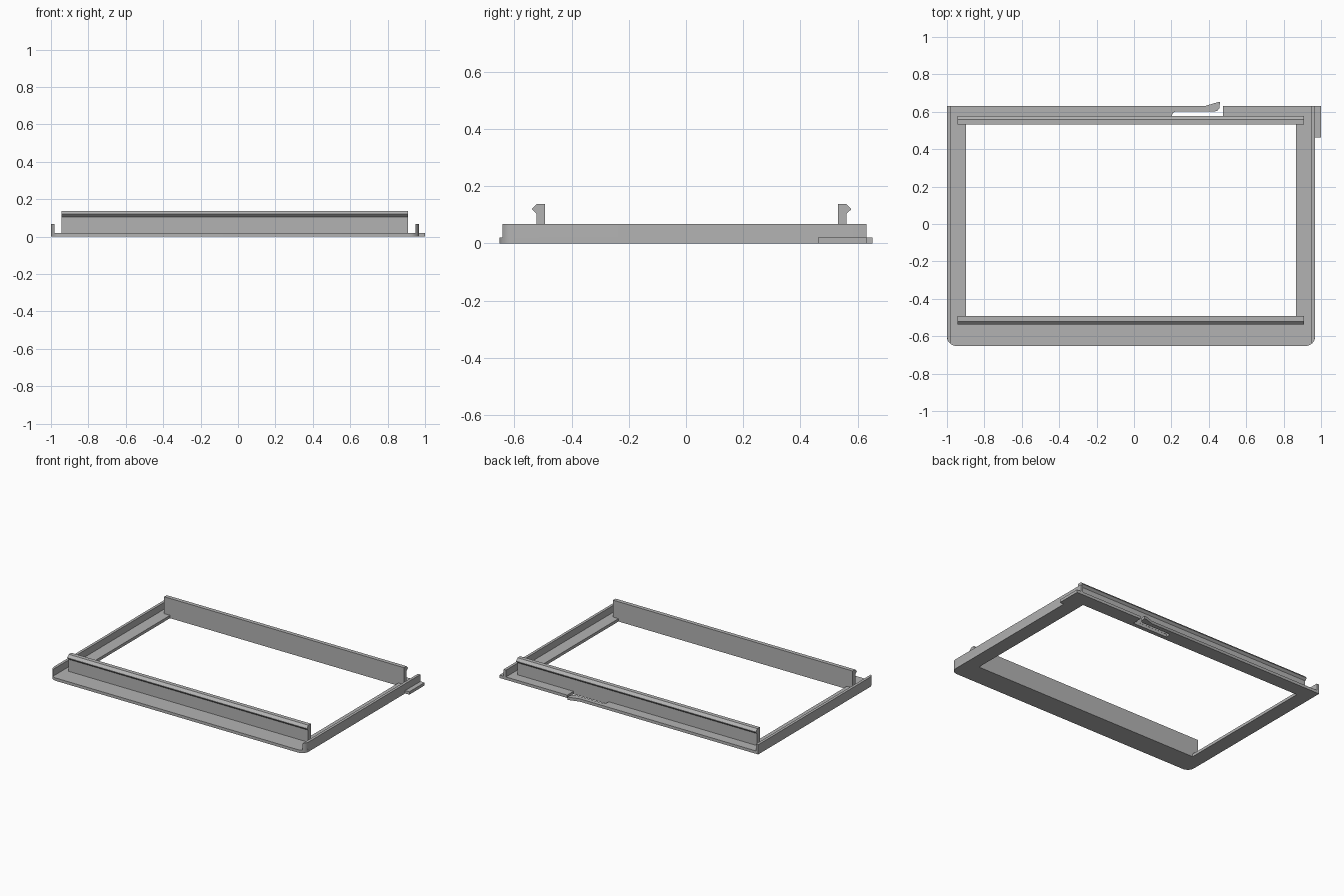
import bpy, bmesh
from math import cos, sin, pi
from mathutils import Vector

cube = bpy.data.objects.get("Cube")
if cube:
    bpy.data.objects.remove(cube, do_unlink=True)

grey = bpy.data.materials.new("plain grey")
grey.use_nodes = True
grey.diffuse_color = (0.45, 0.45, 0.45, 1)
grey.node_tree.nodes["Principled BSDF"].inputs["Base Color"].default_value = (0.45, 0.45, 0.45, 1)

LEFT, RIGHT, FRONT, BACK = -1.0, 0.968, -0.652, 0.631
THICK, WALL_TOP, WALL, RADIUS = 0.02, 0.068, 0.019, 0.05


def prism(name, loops, depth):
    """Fill closed loops of 3D points (extra loops are holes) and extrude along depth."""
    bm = bmesh.new()
    edges = []
    for loop in loops:
        verts = [bm.verts.new(p) for p in loop]
        edges += [bm.edges.new((v, verts[i - 1])) for i, v in enumerate(verts)]
    bmesh.ops.triangle_fill(bm, edges=edges, use_beauty=True)
    bmesh.ops.dissolve_limit(bm, angle_limit=0.01, verts=bm.verts[:], edges=bm.edges[:])
    ext = bmesh.ops.extrude_face_region(bm, geom=bm.faces[:], use_keep_orig=True)
    moved = [g for g in ext["geom"] if isinstance(g, bmesh.types.BMVert)]
    bmesh.ops.translate(bm, verts=moved, vec=Vector(depth))
    bmesh.ops.recalc_face_normals(bm, faces=bm.faces[:])
    mesh = bpy.data.meshes.new(name)
    bm.to_mesh(mesh)
    bm.free()
    mesh.materials.append(grey)
    obj = bpy.data.objects.new(name, mesh)
    bpy.context.collection.objects.link(obj)
    bpy.context.view_layer.objects.active = obj
    bpy.ops.object.select_all(action="DESELECT")
    obj.select_set(True)
    bpy.ops.object.shade_smooth_by_angle(angle=0.5)
    return obj


def flat(points, z):
    return [(x, y, z) for x, y in points]


def box_loop(x0, x1, y0, y1):
    return [(x0, y0), (x1, y0), (x1, y1), (x0, y1)]


def corner(cx, cy, start, end, steps=8):
    return [(cx + RADIUS * cos(a), cy + RADIUS * sin(a))
            for a in (start + (end - start) * i / steps for i in range(steps + 1))]


# Base frame with rounded front corners and a spring latch cut into the back edge
latch = [(0.476, BACK), (0.476, 0.561), (0.203, 0.561), (0.203, 0.58), (0.208, 0.594), (0.22, 0.601),
         (0.43, 0.601), (0.446, 0.606), (0.456, 0.618), (0.46, 0.652),
         (0.447, 0.651), (0.38, BACK)]
outline = (corner(LEFT + RADIUS, FRONT + RADIUS, pi, 1.5 * pi)
           + corner(RIGHT - RADIUS, FRONT + RADIUS, 1.5 * pi, 2 * pi)
           + [(RIGHT, BACK)] + latch + [(LEFT, BACK)])
opening = box_loop(-0.898, 0.867, -0.493, 0.532)
prism("base_frame", [flat(outline, 0), flat(opening, 0)], (0, 0, THICK))

# Side walls, whose front ends follow the rounded corners
for name, edge, s in (("right_wall", LEFT, 1), ("left_wall", RIGHT, -1)):
    arc = []
    for i in range(7):
        dx = WALL * i / 6
        arc.append((edge + s * dx, FRONT + RADIUS - (RADIUS ** 2 - (RADIUS - dx) ** 2) ** 0.5))
    loop = arc + [(edge + s * WALL, BACK), (edge, BACK)]
    prism(name, [flat(loop, THICK)], (0, 0, WALL_TOP - THICK))

# Snap rails with outward hooks: distance outward from the inner face, height
hook = [(0, THICK), (0, 0.138), (0.028, 0.138), (0.045, 0.121),
        (0.045, 0.118), (0.03, 0.104), (0.03, THICK)]
for name, y, s in (("front_rail", -0.493, -1), ("back_rail", 0.532, 1)):
    prism(name, [[(-0.943, y + s * d, z) for d, z in hook]], (1.852, 0, 0))

# Small side tab at the back corner
prism("side_tab", [flat(box_loop(RIGHT, 1.0, 0.462, BACK), 0)], (0, 0, THICK))
